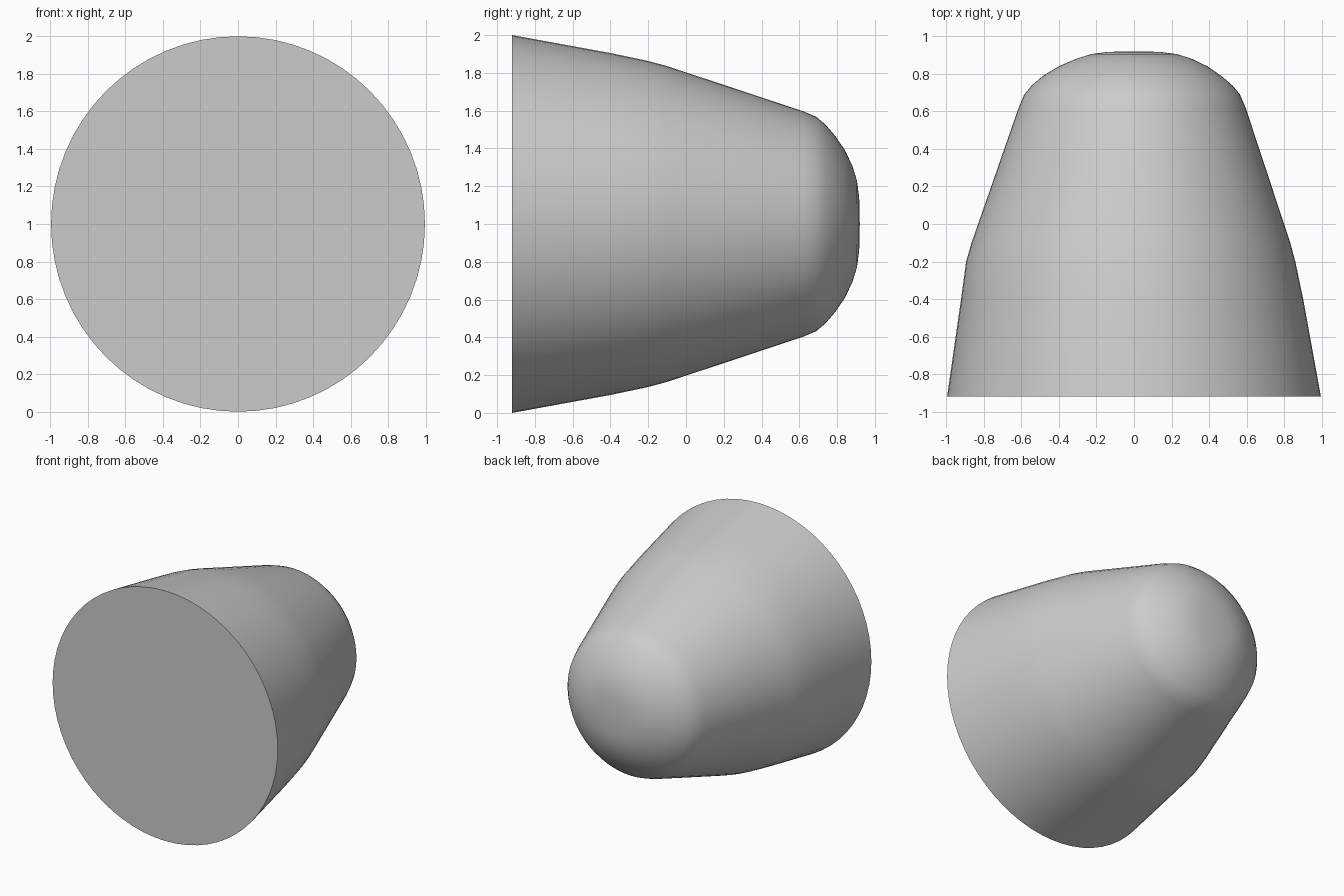
import bpy, bmesh, math

cube = bpy.data.objects.get("Cube")
if cube:
    bpy.data.objects.remove(cube, do_unlink=True)

# Plain grey material
grey = bpy.data.materials.new("plain_grey")
grey.use_nodes = True
colour = (0.6, 0.6, 0.6, 1)
grey.diffuse_color = colour
grey.node_tree.nodes["Principled BSDF"].inputs["Base Color"].default_value = colour

# Profile along y: (y, radius, extra bulge on the right side)
profile = [
    (-0.92, 1.0, 0), (-0.4, 0.905, 0.02), (-0.2, 0.863, 0.035),
    (-0.1, 0.836, 0.033), (0.62, 0.597, 0.02), (0.69, 0.567, 0.02),
    (0.74, 0.525, 0.02), (0.79, 0.466, 0.02), (0.84, 0.393, 0.01),
    (0.88, 0.31, 0), (0.905, 0.23, 0), (0.917, 0.14, 0),
]
SIDES = 64

# Tapered body with a flat front and a rounded back end
bm = bmesh.new()
rings = []
for y, radius, bulge in profile:
    ring = []
    for i in range(SIDES):
        a = math.tau * i / SIDES
        x = radius * math.cos(a) * 0.996 - bulge * max(0, -math.cos(a))
        ring.append(bm.verts.new((x, y, 1 + radius * math.sin(a))))
    rings.append(ring)

for lower, upper in zip(rings, rings[1:]):
    for i in range(SIDES):
        j = (i + 1) % SIDES
        bm.faces.new((lower[i], lower[j], upper[j], upper[i]))

# Flat front face and small back cap
bm.faces.new(rings[0])
tip = bm.verts.new((0, 0.92, 1))
for i in range(SIDES):
    bm.faces.new((rings[-1][i], rings[-1][(i + 1) % SIDES], tip))
bmesh.ops.recalc_face_normals(bm, faces=bm.faces[:])

mesh = bpy.data.meshes.new("tapered_body")
bm.to_mesh(mesh)
bm.free()
mesh.materials.append(grey)
body = bpy.data.objects.new("tapered_body", mesh)
bpy.context.collection.objects.link(body)

# Smooth sides, crisp front rim
bpy.ops.object.select_all(action="DESELECT")
body.select_set(True)
bpy.context.view_layer.objects.active = body
bpy.ops.object.shade_smooth_by_angle(angle=math.radians(40))
